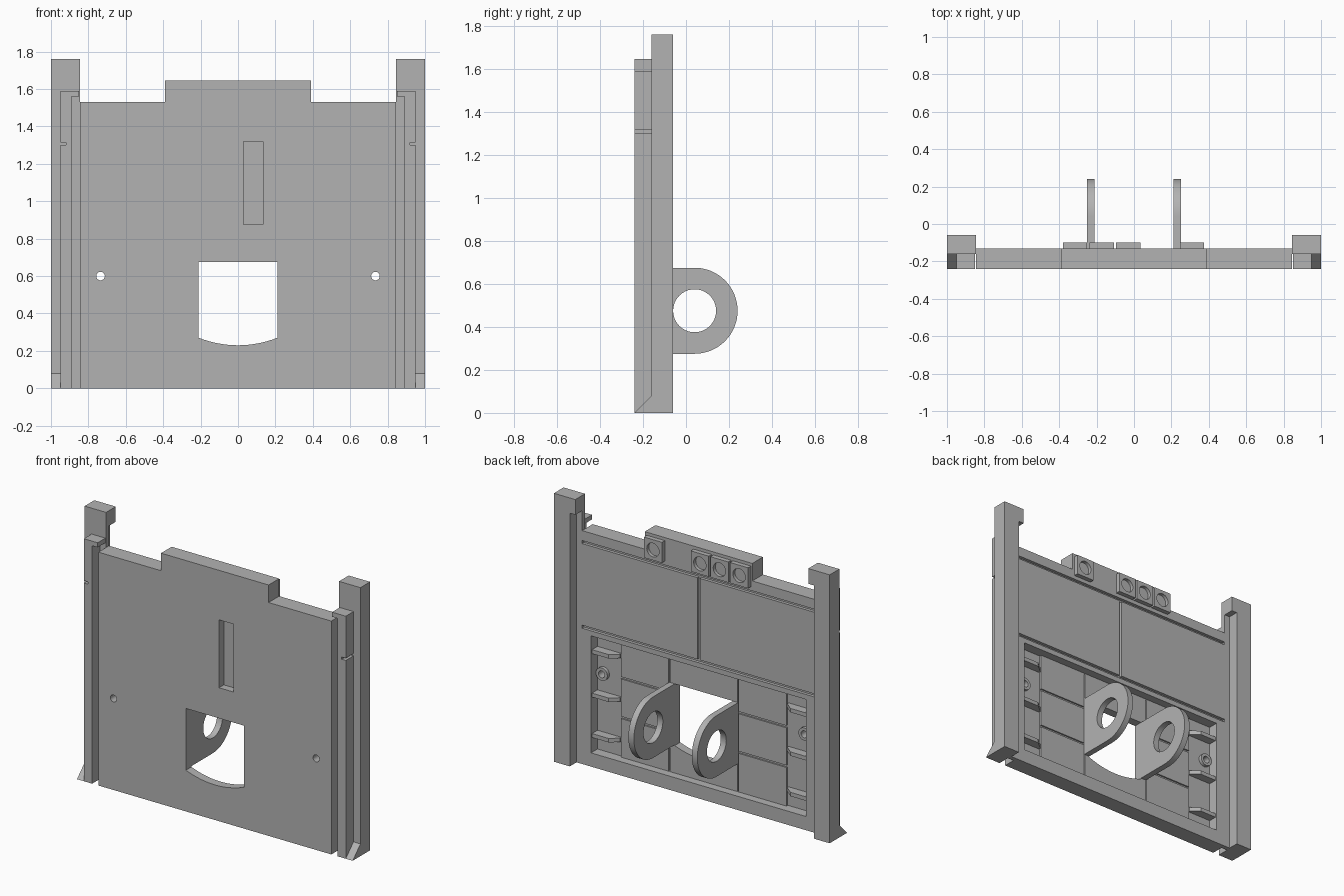
import bpy, bmesh, math

cube = bpy.data.objects.get("Cube")
if cube:
    bpy.data.objects.remove(cube, do_unlink=True)

grey = bpy.data.materials.new("plain_grey")
grey.use_nodes = True
GREY = (0.45, 0.45, 0.45, 1)
grey.diffuse_color = GREY
for node in grey.node_tree.nodes:
    if node.type == 'BSDF_PRINCIPLED':
        node.inputs["Base Color"].default_value = GREY

PLACE = {'x': lambda a, b, t: (t, a, b),
         'y': lambda a, b, t: (a, t, b),
         'z': lambda a, b, t: (a, b, t)}


def prism(name, points, axis, lo, hi):
    """Extrude a flat outline along one axis."""
    bm = bmesh.new()
    ends = [[bm.verts.new(PLACE[axis](a, b, t)) for a, b in points] for t in (lo, hi)]
    bm.faces.new(ends[0])
    bm.faces.new(ends[1])
    for i in range(len(points)):
        j = (i + 1) % len(points)
        bm.faces.new((ends[0][i], ends[0][j], ends[1][j], ends[1][i]))
    bmesh.ops.recalc_face_normals(bm, faces=bm.faces)
    mesh = bpy.data.meshes.new(name)
    bm.to_mesh(mesh)
    bm.free()
    mesh.materials.append(grey)
    ob = bpy.data.objects.new(name, mesh)
    bpy.context.collection.objects.link(ob)
    return ob


def box(name, x, y, z):
    x = sorted(x)
    return prism(name, [(x[0], z[0]), (x[1], z[0]), (x[1], z[1]), (x[0], z[1])], 'y', *y)


def arc(cx, cy, r, start=0, end=360, n=32):
    full = end - start == 360
    angles = [math.radians(start + (end - start) * i / n) for i in range(n if full else n + 1)]
    return [(cx + r * math.cos(a), cy + r * math.sin(a)) for a in angles]


def cut(ob, cutters):
    """Subtract the cutters in turn, bake the result and drop the cutters."""
    for c in cutters:
        c.hide_render = True
        mod = ob.modifiers.new("cut", 'BOOLEAN')
        mod.operation = 'DIFFERENCE'
        mod.solver = 'EXACT'
        mod.object = c
    bpy.context.view_layer.update()
    graph = bpy.context.evaluated_depsgraph_get()
    mesh = bpy.data.meshes.new_from_object(ob.evaluated_get(graph))
    ob.modifiers.clear()
    ob.data = mesh
    for c in cutters:
        bpy.data.objects.remove(c, do_unlink=True)
    return ob


def smooth(ob):
    ob.data.shade_smooth()
    ob.data.set_sharp_from_angle(angle=math.radians(30))


FRONT, BACK, PANEL, CELL = -0.24, -0.13, -0.183, -0.197
SIDES = (-1, 1)

# Main plate with raised centre tab
half = [(0.845, 0), (0.845, 1.53), (0.39, 1.53), (0.39, 1.645)]
plate = prism("main_plate", half + [(-x, z) for x, z in reversed(half)], 'y', FRONT, BACK)

# Window with curved sill, front slot
sill = [(-0.21 + 0.42 * i / 16, 0.23 + 0.04 * ((i - 8) / 8) ** 2) for i in range(17)]
cutters = [
    box("panel_recess", (-0.606, 0.606), (PANEL, 0), (0.09, 0.857)),
    prism("window_cut", sill + [(0.21, 0.675), (-0.21, 0.675)], 'y', -0.4, 0.1),
    box("slot_cut", (0.03, 0.135), (-0.4, -0.19), (0.875, 1.32)),
]
# Grooves dividing the upper back panels
for z in (0.9, 1.455):
    cutters.append(box("seam", (-0.9, 0.9), (BACK - 0.02, 0), (z - 0.01, z + 0.01)))
cutters.append(box("seam", (-0.009, 0.009), (BACK - 0.02, 0), (0.9, 1.455)))
# Side cells, screw holes and seams of the lower panels
for s in SIDES:
    cutters.append(box("cell", (s * 0.6, s * 0.78), (CELL, 0), (0.09, 0.857)))
    cutters.append(prism("hole", arc(s * 0.735, 0.6, 0.023, n=20), 'y', -0.4, 0.1))
    cutters.append(box("seam", (s * 0.246, s * 0.254), (PANEL - 0.01, 0), (0.092, 0.85)))
    for z in (0.35, 0.61):
        cutters.append(box("seam", (s * 0.25, s * 0.603), (PANEL - 0.01, 0), (z - 0.007, z + 0.007)))
smooth(cut(plate, cutters))

for s, side in zip(SIDES, ("right", "left")):
    # Post, narrower below its head
    box(side + "_post", (s * 0.885, s), (-0.16, -0.06), (0, 1.76))
    box(side + "_post_flange", (s * 0.845, s * 0.885), (-0.16, BACK), (0, 1.76))
    box(side + "_post_head", (s * 0.845, s * 0.885), (BACK, -0.06), (1.66, 1.76))

    # Front guide rail with hooked top and small notch
    rail = [(0.89, 0), (0.95, 0), (0.95, 1.3), (0.92, 1.3), (0.92, 1.315), (0.95, 1.315),
            (0.95, 1.59), (0.85, 1.59), (0.85, 1.56), (0.89, 1.56)]
    prism(side + "_guide_rail", [(s * x, z) for x, z in rail], 'y', FRONT, -0.16)
    prism(side + "_foot_wedge", [(FRONT, 0), (-0.16, 0), (-0.16, 0.08)], 'x',
          *sorted((s * 0.95, s)))

    # Lug with bore
    outline = [(PANEL, 0.275)] + arc(0.04, 0.475, 0.2, -90, 90, 32) + [(PANEL, 0.675)]
    lug = prism(side + "_lug", outline, 'x', *sorted((s * 0.21, s * 0.25)))
    bore = prism("bore", arc(0.04, 0.475, 0.1, n=40), 'x', -0.5, 0.5)
    smooth(cut(lug, [bore]))

    # Tapered ribs in the side cell
    rib = [(0.78, CELL), (0.606, CELL), (0.606, PANEL), (0.66, -0.14), (0.78, -0.14)]
    for i, z in enumerate((0.2, 0.465, 0.75)):
        prism(f"{side}_rib_{i + 1}", [(s * x, y) for x, y in rib], 'z', z - 0.013, z + 0.013)

    # Boss around the screw hole
    boss = prism(side + "_boss", arc(s * 0.735, 0.6, 0.042, n=24), 'y', CELL, -0.175)
    hole = prism("hole", arc(s * 0.735, 0.6, 0.023, n=20), 'y', -0.4, 0.1)
    smooth(cut(boss, [hole]))

# Square sockets on the back of the tab
for i, x in enumerate((-0.315, -0.172, -0.03, 0.31)):
    socket = box(f"socket_{i + 1}", (x - 0.065, x + 0.065), (BACK, -0.1), (1.49, 1.625))
    bore = prism("bore", arc(x, 1.557, 0.045, n=24), 'y', -0.122, 0)
    smooth(cut(socket, [bore]))
